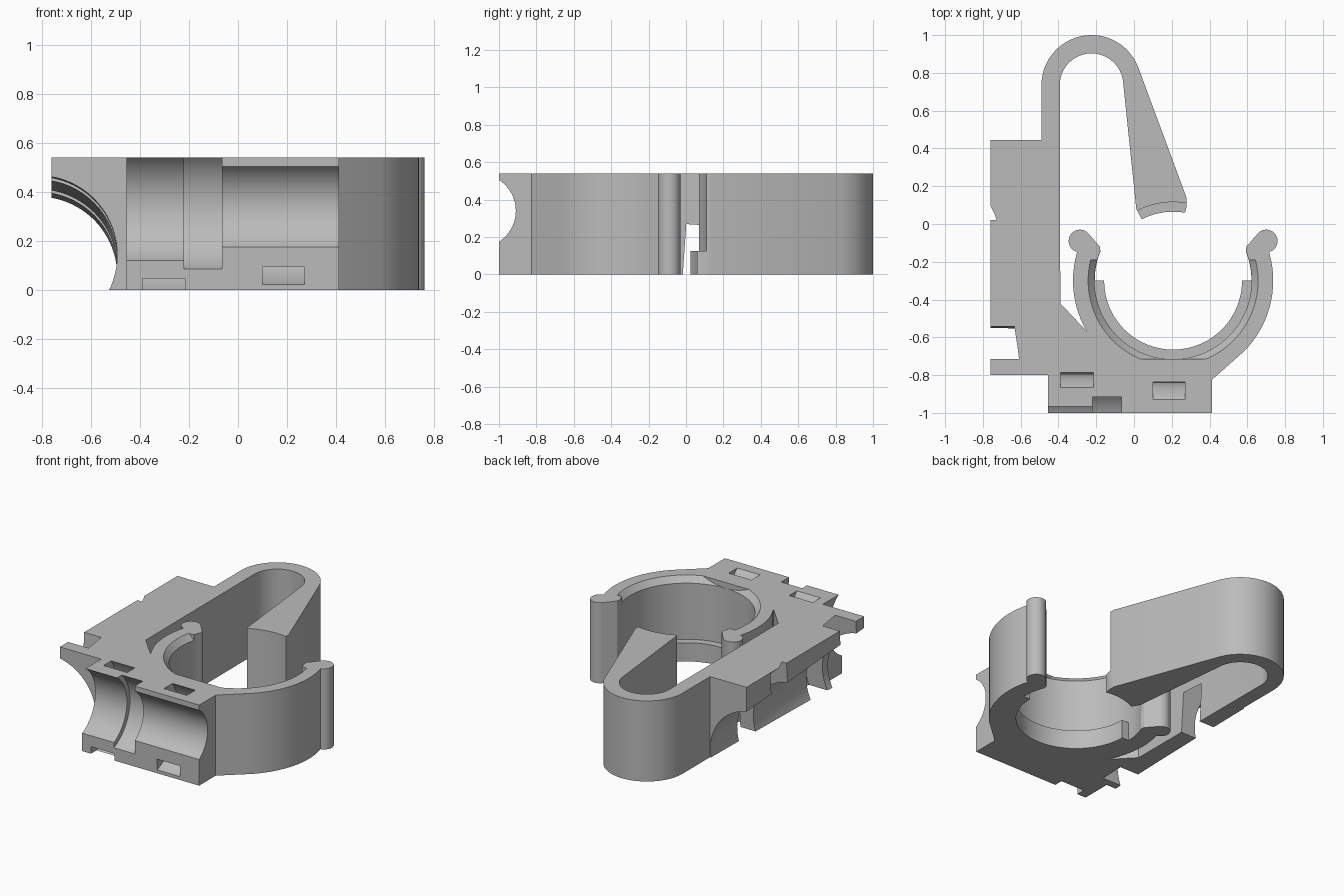
import bpy, bmesh
from math import sin, cos, radians
from mathutils import Matrix

if "Cube" in bpy.data.objects:
    bpy.data.objects.remove(bpy.data.objects["Cube"], do_unlink=True)

HEIGHT = 0.54
RING = (0.207, -0.30)      # centre of the snap ring
ARCH = (-0.225, 0.735)     # centre of the hinge arch

plastic = bpy.data.materials.new("grey_plastic")
plastic.use_nodes = True
GREY = (0.5, 0.5, 0.5, 1)
plastic.diffuse_color = GREY
plastic.node_tree.nodes["Principled BSDF"].inputs["Base Color"].default_value = GREY


def arc(centre, r, start, end, step=4):
    n = max(2, round(abs(end - start) / step))
    angles = [radians(start + (end - start) * i / n) for i in range(n + 1)]
    return [(centre[0] + r * cos(a), centre[1] + r * sin(a)) for a in angles]


def circle(centre, r):
    return arc(centre, r, 0, 360)[:-1]


def finish(name, bm):
    bm.normal_update()
    bmesh.ops.recalc_face_normals(bm, faces=bm.faces)
    if bm.calc_volume(signed=True) < 0:
        bmesh.ops.reverse_faces(bm, faces=bm.faces)
    mesh = bpy.data.meshes.new(name)
    bm.to_mesh(mesh)
    bm.free()
    mesh.materials.append(plastic)
    obj = bpy.data.objects.new(name, mesh)
    bpy.context.collection.objects.link(obj)
    return obj


def prism(name, outline, low, high, matrix=Matrix()):
    """Join two copies of a flat outline with side walls, then place it."""
    bm = bmesh.new()
    bottom, top = ([bm.verts.new((x, y, z)) for x, y in outline] for z in (low, high))
    bm.faces.new(bottom[::-1])
    bm.faces.new(top)
    for i in range(len(outline)):
        bm.faces.new((bottom[i - 1], bottom[i], top[i], top[i - 1]))
    bm.transform(matrix)
    return finish(name, bm)


def cut(target, cutter):
    cutter.hide_render = True
    mod = target.modifiers.new("cut", 'BOOLEAN')
    mod.operation = 'DIFFERENCE'
    mod.solver = 'EXACT'
    mod.object = cutter
    bpy.ops.object.select_all(action='DESELECT')
    bpy.context.view_layer.objects.active = target
    target.select_set(True)
    bpy.ops.object.modifier_apply(modifier=mod.name)
    bpy.data.objects.remove(cutter, do_unlink=True)


# Outline: mounting block, snap ring with knobs, strap, arch and finger
tip = (arc(RING, 0.53, 0, 16) + arc((0.70, -0.09), 0.06, -75, 135, 10)
       + [(0.595, -0.12)] + arc(RING, 0.415, 22, 0))
mirrored_tip = [(2 * RING[0] - x, y) for x, y in reversed(tip)]
outline = (
    [(-0.76, -0.80), (-0.455, -0.80), (-0.455, -1.0), (0.412, -1.0), (0.412, -0.825)]
    + arc(RING, 0.53, -45, 0)[:-1] + tip
    + arc(RING, 0.365, 0, -180)
    + mirrored_tip + arc(RING, 0.53, 180, 210.5)[1:]
    + [(-0.39, -0.42)] + arc(ARCH, 0.168, 180, 6)
    + [(0.012, 0.08)] + arc(RING, 0.365, 117, 80) + [(0.278, 0.09), (0.278, 0.14)]
    + arc(ARCH, 0.265, 20, 180)
    + [(-0.49, 0.445), (-0.76, 0.445)])
clip = prism("pipe_clip", outline, 0, HEIGHT)

# Ring bore above the lower ledge, also trimming the finger end
cut(clip, prism("bore_cutter", circle(RING, 0.416), 0.125, 0.7))

# Chamfer on the ring's top edge
bm = bmesh.new()
bmesh.ops.create_cone(bm, cap_ends=True, segments=90, radius1=0.415, radius2=0.485, depth=0.08,
                      matrix=Matrix.Translation((*RING, HEIGHT)))
for y, direction in ((-0.716, -1), (-0.19, 1)):
    geom = bm.verts[:] + bm.edges[:] + bm.faces[:]
    cutline = bmesh.ops.bisect_plane(bm, geom=geom, plane_co=(0, y, 0),
                                     plane_no=(0, direction, 0), clear_outer=True)
    edges = [e for e in cutline["geom_cut"] if isinstance(e, bmesh.types.BMEdge)]
    bmesh.ops.contextual_create(bm, geom=edges)
cut(clip, finish("chamfer_cutter", bm))

# Front channel, stepped in radius along x
along_x = Matrix(((0, 0, 1), (1, 0, 0), (0, 1, 0))).to_4x4()
FRONT = (-1.106, 0.34)
for r, x0, x1 in ((0.196, -0.6, 0.6), (0.244, -0.62, -0.15), (0.276, -0.22, -0.065)):
    cut(clip, prism("front_channel_cutter", circle(FRONT, r), x0, x1, along_x))

# Curved tie slots wrapping behind the front channel
for r0, r1, x0, x1 in ((0.312, 0.378, -0.39, -0.215), (0.268, 0.335, 0.10, 0.27)):
    band = arc(FRONT, r1, -110, 110) + arc(FRONT, r0, 110, -110)
    cut(clip, prism("tie_slot_cutter", band, x0, x1, along_x))

# Tilted side channel with two wider tie grooves
tilted = Matrix.Translation((-0.815, 0, 0.088)) @ Matrix.Rotation(radians(-93.95), 4, 'X')
for r, w0, w1 in ((0.323, -1.3, 0.8), (0.461, -0.011, 0.16), (0.452, -0.743, -0.573)):
    cut(clip, prism("side_channel_cutter", circle((0, 0), r), w0, w1, tilted))

bpy.ops.object.select_all(action='DESELECT')
clip.select_set(True)
bpy.context.view_layer.objects.active = clip
bpy.ops.object.shade_smooth_by_angle(angle=radians(25))
